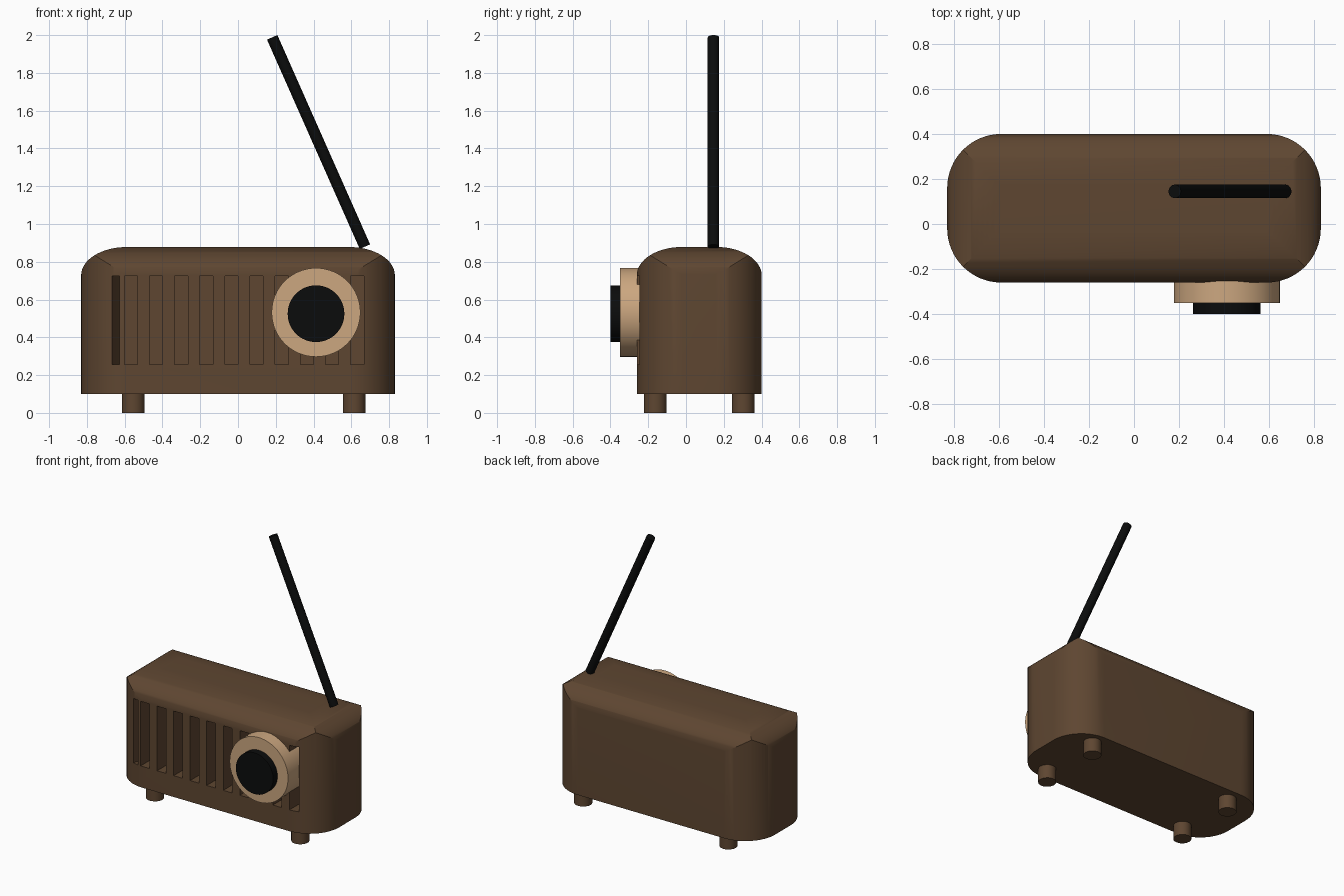
import bpy, bmesh, math
from mathutils import Vector

if "Cube" in bpy.data.objects:
    bpy.data.objects.remove(bpy.data.objects["Cube"])


def material(name, rgb):
    m = bpy.data.materials.new(name)
    lin = [((c / 255 + 0.055) / 1.055) ** 2.4 if c > 11 else c / 255 / 12.92 for c in rgb]
    m.diffuse_color = (*lin, 1)
    m.use_nodes = True
    m.node_tree.nodes["Principled BSDF"].inputs["Base Color"].default_value = m.diffuse_color
    return m


BROWN = material("brown_case", (94, 70, 49))
TAN = material("tan_dial", (204, 167, 128))
BLACK = material("black_trim", (11, 12, 12))


def add_object(name, bm, mat):
    bmesh.ops.recalc_face_normals(bm, faces=bm.faces)
    me = bpy.data.meshes.new(name)
    bm.to_mesh(me)
    bm.free()
    me.materials.append(mat)
    ob = bpy.data.objects.new(name, me)
    bpy.context.collection.objects.link(ob)
    return ob


def smooth(ob):
    bpy.ops.object.select_all(action='DESELECT')
    ob.select_set(True)
    bpy.context.view_layer.objects.active = ob
    bpy.ops.object.shade_smooth_by_angle(angle=math.radians(30))


def prism(name, pts, place, lo, hi):
    """Extrude a 2D profile from lo to hi; place maps (a, b, depth) to 3D."""
    bm = bmesh.new()
    a = [bm.verts.new(place(u, v, lo)) for u, v in pts]
    b = [bm.verts.new(place(u, v, hi)) for u, v in pts]
    n = len(pts)
    bm.faces.new(a)
    bm.faces.new(b)
    for i in range(n):
        bm.faces.new((a[i], a[(i + 1) % n], b[(i + 1) % n], b[i]))
    return add_object(name, bm, BROWN)


def cylinder(name, p0, p1, r, mat, sides=48):
    p0, p1 = Vector(p0), Vector(p1)
    bm = bmesh.new()
    bmesh.ops.create_cone(bm, cap_ends=True, segments=sides, radius1=r, radius2=r,
                          depth=(p1 - p0).length)
    rot = Vector((0, 0, 1)).rotation_difference(p1 - p0).to_matrix().to_4x4()
    bmesh.ops.transform(bm, matrix=rot, verts=bm.verts)
    bmesh.ops.translate(bm, vec=(p0 + p1) / 2, verts=bm.verts)
    ob = add_object(name, bm, mat)
    smooth(ob)
    return ob


def boolean(target, cutter, op):
    mod = target.modifiers.new("cut", 'BOOLEAN')
    mod.operation, mod.solver, mod.object = op, 'EXACT', cutter
    bpy.context.view_layer.objects.active = target
    bpy.ops.object.modifier_apply(modifier=mod.name)
    bpy.data.objects.remove(cutter)


def arc(cx, cy, rx, ry, a0, n=16):
    return [(cx + rx * math.cos(math.radians(a0 + 90 * i / n)),
             cy + ry * math.sin(math.radians(a0 + 90 * i / n))) for i in range(n + 1)]


def arch(c, half, top):
    """Profile with elliptical upper corners and an open-ended bottom."""
    r, rz = 0.24, 0.15
    return ([(c - half, -0.5), (c + half, -0.5)]
            + arc(c + half - r, top - rz, r, rz, 0)
            + arc(c - half + r, top - rz, r, rz, 90))


# Case: rounded footprint intersected with arched front and side profiles
R, HX, HY, CY = 0.24, 0.83, 0.33, 0.07
foot = []
for k, (sx, sy) in enumerate([(1, 1), (-1, 1), (-1, -1), (1, -1)]):
    foot += arc(sx * (HX - R), CY + sy * (HY - R), R, R, 90 * k)
def along_z(u, v, d): return (u, v, d)
case = prism("case", foot, along_z, 0.10, 1.0)
boolean(case, prism("front_profile", arch(0, HX + 0.0005, 0.878),
                    lambda u, v, d: (u, d, v), -1, 1), 'INTERSECT')
boolean(case, prism("side_profile", arch(CY, HY + 0.0005, 0.8785),
                    lambda u, v, d: (d, u, v), -1.5, 1.5), 'INTERSECT')

# Speaker slots, with a narrow slanted one at the left end
for i in range(10):
    x = -0.602 + 0.1331 * i
    pts = [(x, -0.5), (x + 0.07, -0.5), (x + 0.07, -0.11), (x, -0.11)]
    boolean(case, prism("slot", pts, along_z, 0.255, 0.725), 'DIFFERENCE')
end = [(-0.667, -0.5), (-0.627, -0.5), (-0.627, -0.11), (-0.667, -0.245)]
boolean(case, prism("slot", end, along_z, 0.255, 0.725), 'DIFFERENCE')
smooth(case)

# Tuning dial and its knob
cylinder("dial", (0.413, -0.12, 0.532), (0.413, -0.35, 0.532), 0.235, TAN, 64)
cylinder("dial_knob", (0.413, -0.34, 0.525), (0.413, -0.40, 0.525), 0.15, BLACK, 64)

# Antenna
cylinder("antenna", (0.672, 0.145, 0.88), (0.181, 0.145, 1.988), 0.03, BLACK, 24)

# Feet
for side, x in (("left", -0.554), ("right", 0.615)):
    for end_name, y in (("front", -0.162), ("back", 0.303)):
        cylinder(f"{end_name}_{side}_foot", (x, y, 0), (x, y, 0.11), 0.06, BROWN, 24)
